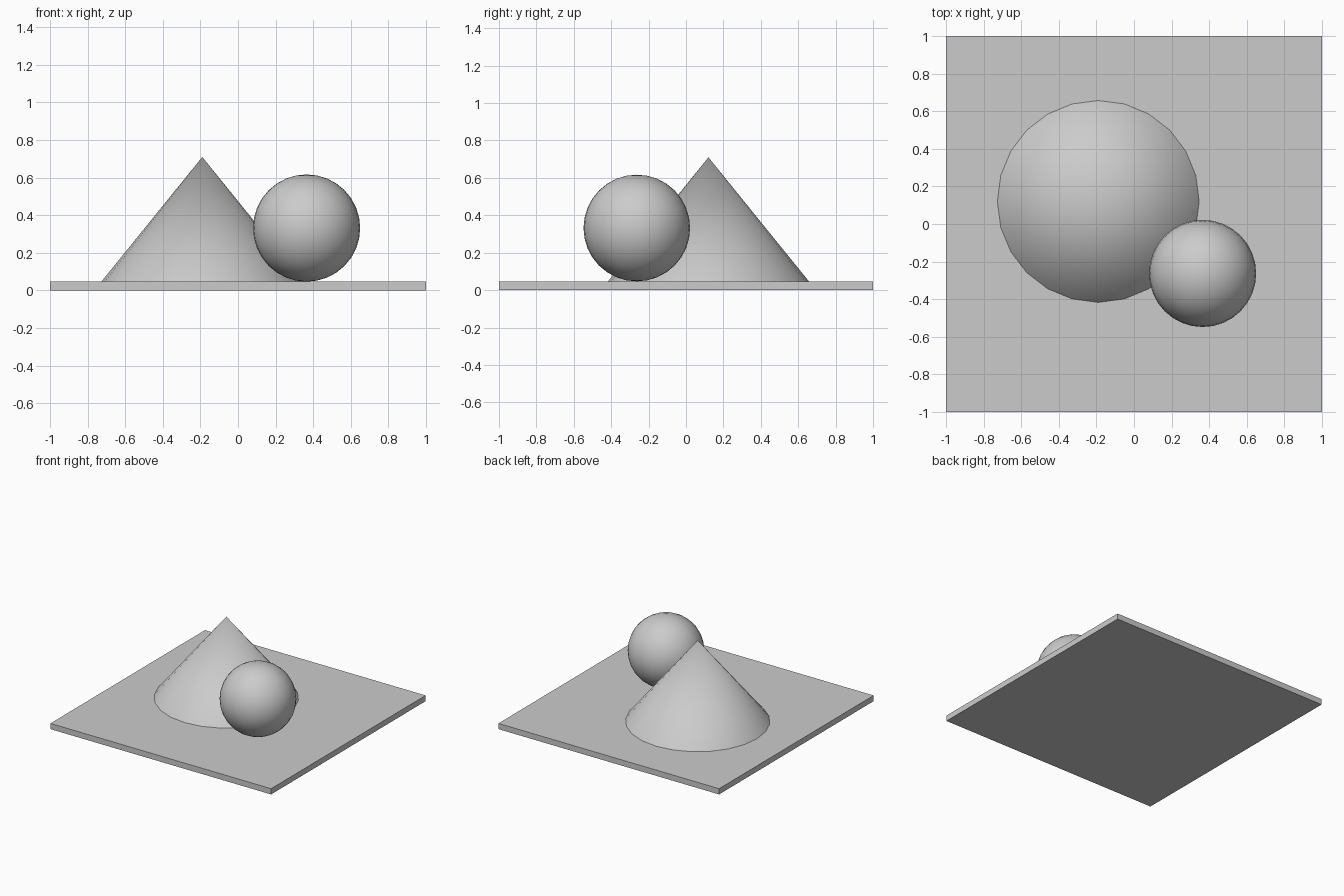
import bpy
import math

default_cube = bpy.data.objects.get("Cube")
if default_cube:
    bpy.data.objects.remove(default_cube, do_unlink=True)

# One plain grey for every part
grey = bpy.data.materials.new("light grey")
grey.use_nodes = True
GREY = (0.6, 0.6, 0.6, 1.0)
grey.diffuse_color = GREY
grey.node_tree.nodes["Principled BSDF"].inputs["Base Color"].default_value = GREY


def finish(name, smooth=False):
    obj = bpy.context.object
    obj.name = name
    obj.data.materials.append(grey)
    if smooth:
        bpy.ops.object.shade_smooth_by_angle(angle=math.radians(35))
    return obj


PLATE_TOP = 0.047

# Square ground plate
bpy.ops.mesh.primitive_cube_add(size=1, location=(0, 0, PLATE_TOP / 2))
plate = finish("base_plate")
plate.scale = (2, 2, PLATE_TOP)

# Cone standing on the plate
CONE_HEIGHT = 0.663
bpy.ops.mesh.primitive_cone_add(
    vertices=24, radius1=0.537, radius2=0, depth=CONE_HEIGHT,
    location=(-0.19, 0.12, PLATE_TOP + CONE_HEIGHT / 2))
finish("cone", smooth=True)

# Ball resting on the plate, against the cone
BALL_RADIUS = 0.285
bpy.ops.mesh.primitive_uv_sphere_add(
    segments=32, ring_count=16, radius=BALL_RADIUS,
    location=(0.365, -0.263, PLATE_TOP + BALL_RADIUS))
finish("ball", smooth=True)
